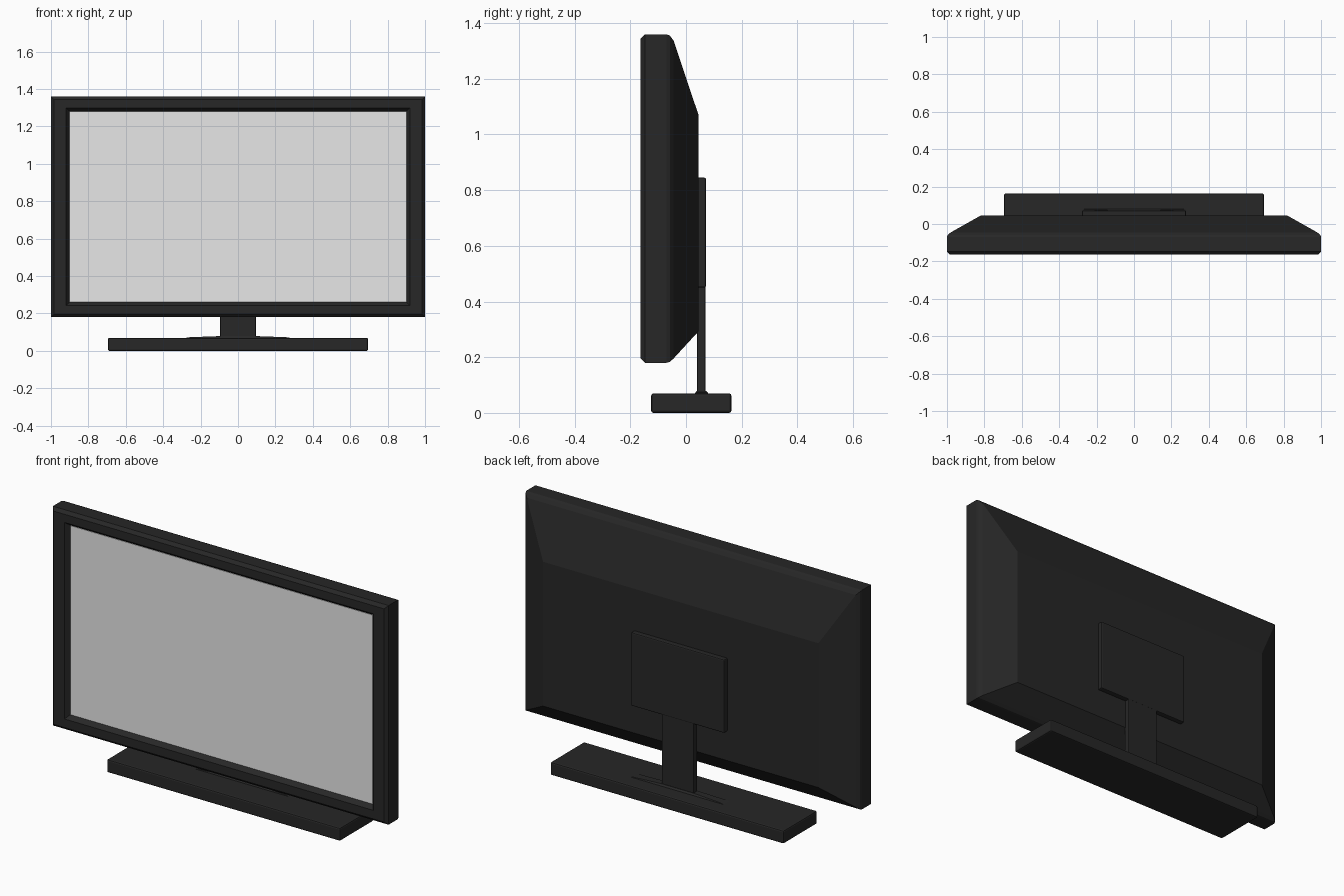
import bpy, bmesh

if "Cube" in bpy.data.objects:
    bpy.data.objects.remove(bpy.data.objects["Cube"])


def material(name, v):
    m = bpy.data.materials.new(name)
    m.diffuse_color = (v, v, v, 1)
    m.use_nodes = True
    m.node_tree.nodes["Principled BSDF"].inputs["Base Color"].default_value = m.diffuse_color
    return m


BLACK = material("black_plastic", 0.02)
GREY = material("screen_grey", 0.8)


def finish(bm, name, mat, bevel=0.0):
    bmesh.ops.recalc_face_normals(bm, faces=bm.faces)
    me = bpy.data.meshes.new(name)
    bm.to_mesh(me)
    bm.free()
    ob = bpy.data.objects.new(name, me)
    bpy.context.collection.objects.link(ob)
    me.materials.append(mat)
    if bevel:
        b = ob.modifiers.new("bevel", 'BEVEL')
        b.width = bevel
        b.segments = 2
    return ob


def loft(name, rings, mat, bevel=0.0):
    """Join a run of four-point rings and cap both ends."""
    bm = bmesh.new()
    loops = [[bm.verts.new(p) for p in r] for r in rings]
    for a, b in zip(loops, loops[1:]):
        for i in range(4):
            j = (i + 1) % 4
            bm.faces.new((a[i], a[j], b[j], b[i]))
    bm.faces.new(loops[0])
    bm.faces.new(loops[-1])
    return finish(bm, name, mat, bevel)


def upright(x, z0, z1, y):
    return [(-x, y, z0), (x, y, z0), (x, y, z1), (-x, y, z1)]


def level(x, y0, y1, z):
    return [(-x, y0, z), (x, y0, z), (x, y1, z), (-x, y1, z)]


# Casing: screen recess, bezel, rim and tapered back
loft("casing", [
    upright(0.90, 0.262, 1.28, -0.138),
    upright(0.92, 0.242, 1.30, -0.163),
    upright(0.984, 0.196, 1.344, -0.163),
    upright(1.0, 0.18, 1.36, -0.147),
    upright(1.0, 0.18, 1.36, -0.070),
    upright(0.996, 0.183, 1.355, -0.058),
    upright(0.98, 0.195, 1.338, -0.045),
    upright(0.82, 0.293, 1.07, 0.045),
], BLACK)

# Screen panel set in the recess
loft("screen", [upright(0.90, 0.262, 1.28, -0.141),
                upright(0.90, 0.262, 1.28, -0.136)], GREY)

# Stand: mounting plate, neck, low flared collar and base
loft("mounting_plate", [upright(0.278, 0.45, 0.845, 0.040),
                        upright(0.278, 0.45, 0.845, 0.072)], BLACK, 0.006)
loft("neck", [level(0.095, 0.040, 0.070, 0.05),
              level(0.095, 0.040, 0.070, 0.50)], BLACK, 0.003)
loft("neck_collar", [level(0.30, 0.030, 0.082, 0.066),
                     level(0.26, 0.034, 0.078, 0.073),
                     level(0.10, 0.038, 0.072, 0.079)], BLACK)
loft("base", [level(0.695, -0.125, 0.163, 0.0),
              level(0.695, -0.125, 0.163, 0.07)], BLACK, 0.008)
